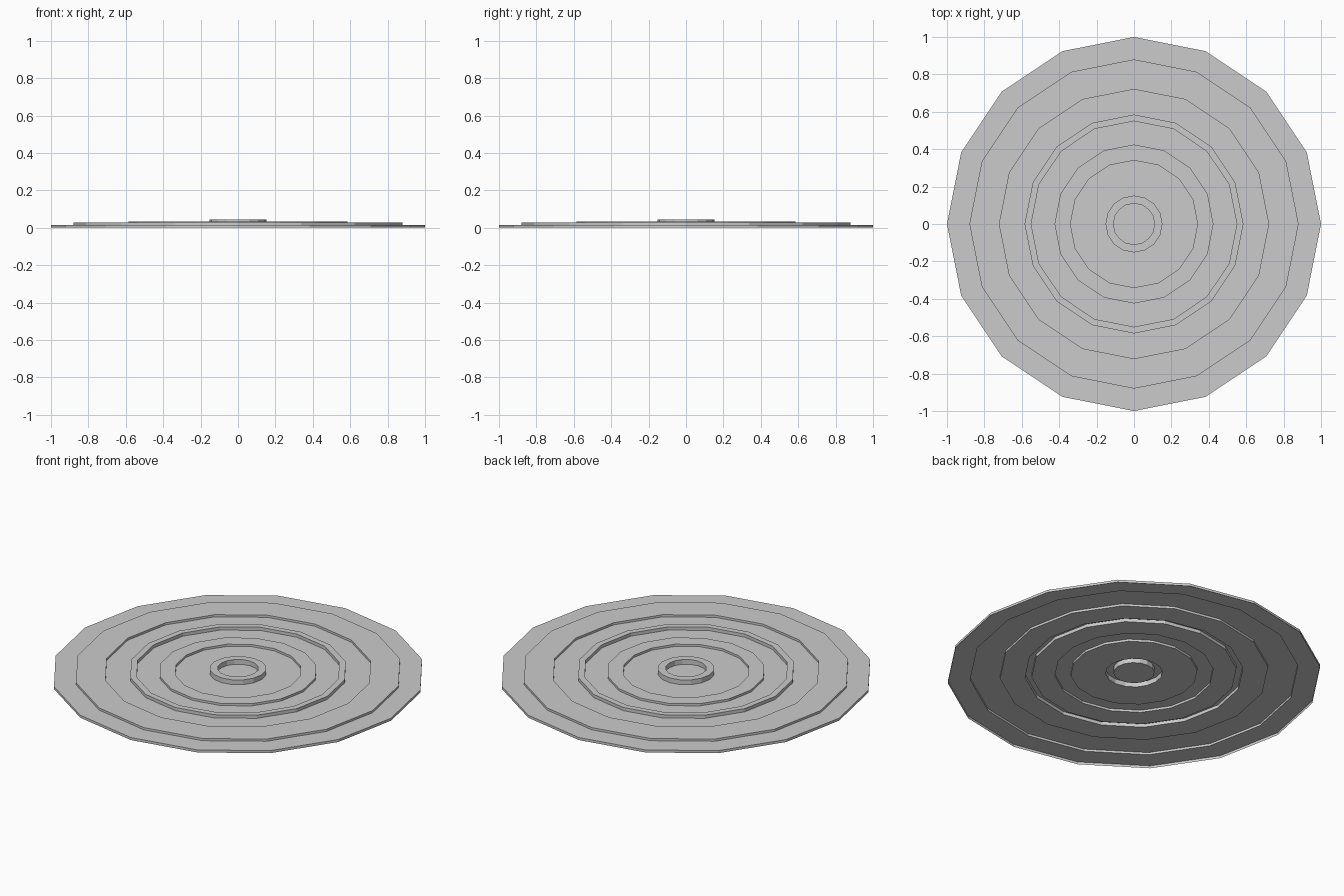
import bpy, bmesh, math

if "Cube" in bpy.data.objects:
    bpy.data.objects.remove(bpy.data.objects["Cube"])

SIDES = 16
BASE = 0.015

# raised bands: outer radius, inner radius, height
BANDS = [(0.88, 0.72, 0.028), (0.585, 0.55, 0.034),
         (0.425, 0.34, 0.028), (0.152, 0.11, 0.043)]

# stepped cross-section of the pressed sheet, from rim to centre
profile = [(1.0, 0.0), (1.0, BASE)]
for outer, inner, top in BANDS:
    profile += [(outer, BASE), (outer, top), (inner, top), (inner, BASE)]

bm = bmesh.new()


def ring(r, z):
    return [bm.verts.new((r * math.cos(2 * math.pi * i / SIDES),
                          r * math.sin(2 * math.pi * i / SIDES), z))
            for i in range(SIDES)]


# spin the profile into concentric loops
loops = [ring(r, z) for r, z in profile]
for a, b in zip(loops, loops[1:]):
    for i in range(SIDES):
        j = (i + 1) % SIDES
        bm.faces.new((a[i], a[j], b[j], b[i]))

# centre floor
bm.faces.new(loops[-1])

mesh = bpy.data.meshes.new("ribbed_disc")
bm.to_mesh(mesh)
bm.free()
disc = bpy.data.objects.new("ribbed_disc", mesh)
bpy.context.collection.objects.link(disc)
